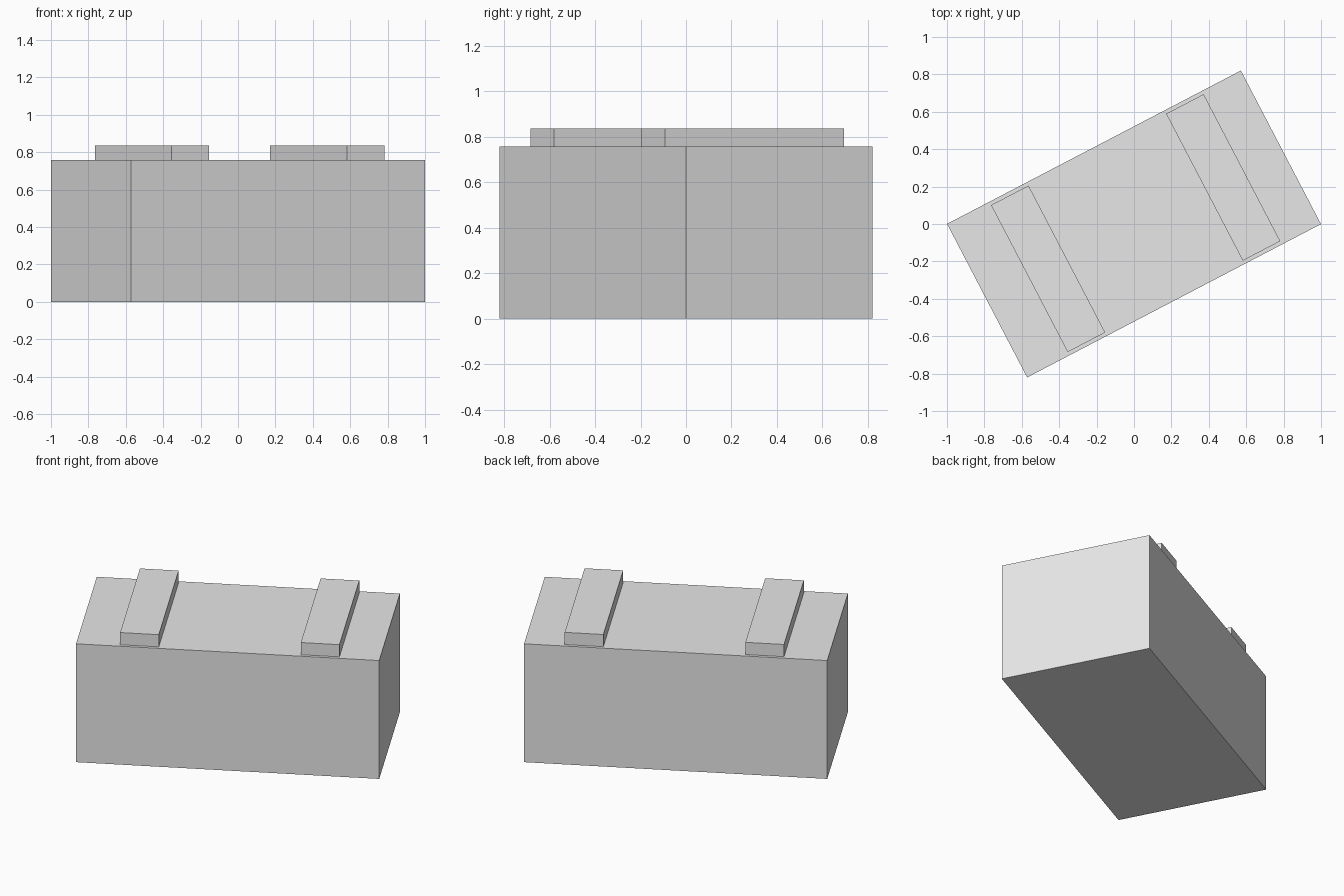
import bpy
import math
from mathutils import Matrix

cube = bpy.data.objects.get("Cube")
if cube:
    bpy.data.objects.remove(cube, do_unlink=True)

# Single plain grey
grey = bpy.data.materials.new("plain_grey")
grey.use_nodes = True
colour = (0.8, 0.8, 0.8, 1)
grey.diffuse_color = colour
grey.node_tree.nodes["Principled BSDF"].inputs["Base Color"].default_value = colour

TURN = Matrix.Rotation(math.radians(27.55), 4, "Z")
LENGTH, WIDTH, HEIGHT = 1.772, 0.926, 0.757


def box(name, size, along, bottom):
    """Box centred across the body, placed along its turned long axis."""
    bpy.ops.mesh.primitive_cube_add(size=1)
    obj = bpy.context.object
    obj.name = name
    place = Matrix.Translation((along, 0, bottom + size[2] / 2))
    obj.data.transform(TURN @ place @ Matrix.Diagonal((*size, 1)))
    obj.data.materials.append(grey)
    return obj


# Main block
box("body", (LENGTH, WIDTH, HEIGHT), 0, 0)

# Two flat slats across the top
for name, along in (("right_slat", -0.518), ("left_slat", 0.538)):
    box(name, (0.226, 0.886, 0.078), along, HEIGHT)
